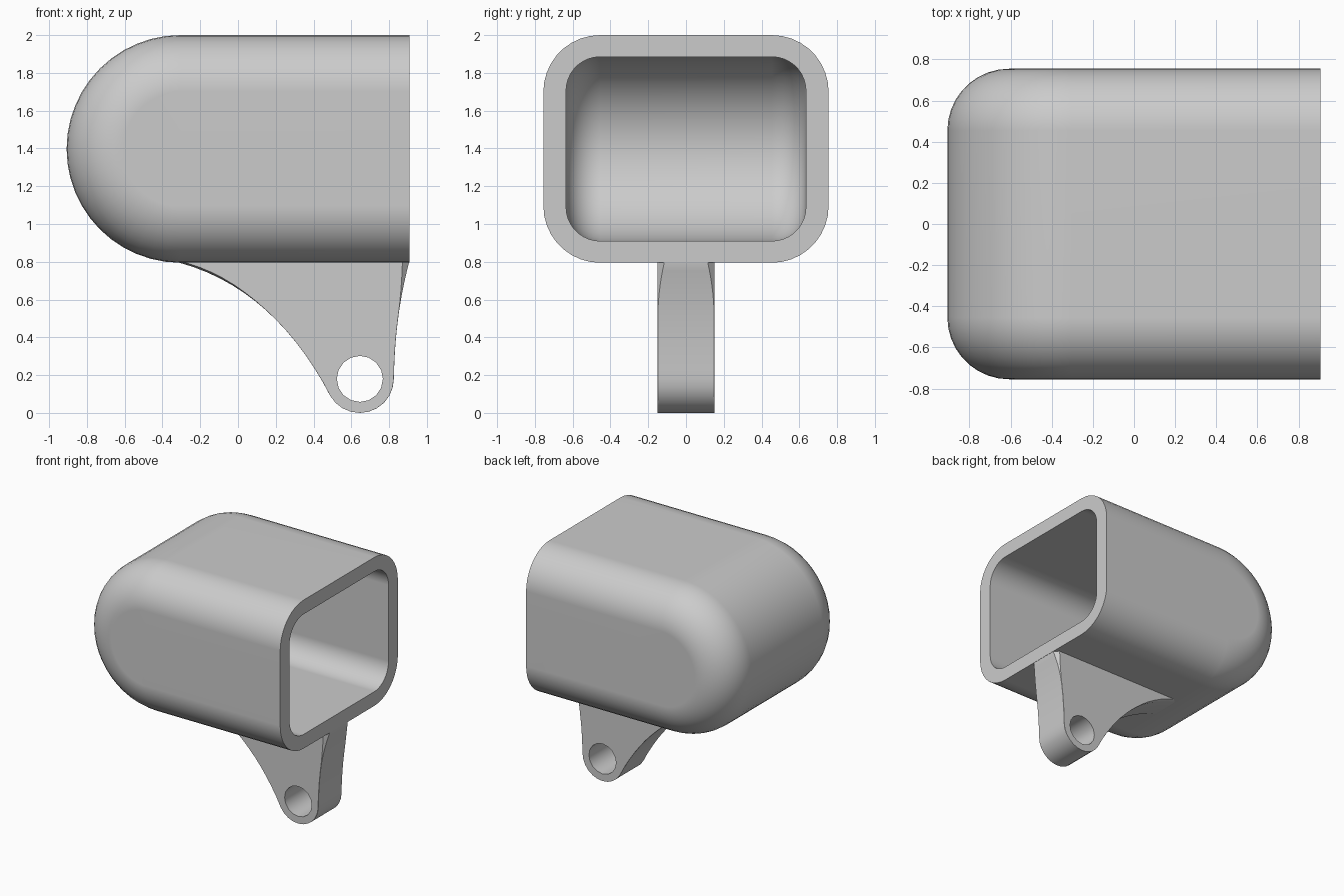
import bpy, bmesh
from math import sin, cos, pi, radians

cube = bpy.data.objects.get("Cube")
if cube:
    bpy.data.objects.remove(cube, do_unlink=True)

grey = bpy.data.materials.new("plain_grey")
grey.use_nodes = True
colour = (0.6, 0.6, 0.6, 1)
grey.diffuse_color = colour
grey.node_tree.nodes["Principled BSDF"].inputs["Base Color"].default_value = colour


def finish(bm, name, angle=35):
    """Turn a bmesh into a smooth-shaded object with crisp edges."""
    bmesh.ops.recalc_face_normals(bm, faces=bm.faces)
    mesh = bpy.data.meshes.new(name)
    bm.to_mesh(mesh)
    bm.free()
    mesh.materials.append(grey)
    obj = bpy.data.objects.new(name, mesh)
    bpy.context.collection.objects.link(obj)
    bpy.ops.object.select_all(action="DESELECT")
    obj.select_set(True)
    bpy.context.view_layer.objects.active = obj
    bpy.ops.object.shade_smooth_by_angle(angle=radians(angle))
    weighted = obj.modifiers.new("weighted_normals", "WEIGHTED_NORMAL")
    weighted.keep_sharp = True
    return obj


# Hood: rounded box with a half-round closed end, hollow and open at +x
OPEN_X, ROUND_X, MID_Z, FLAT_Y = 0.907, -0.305, 1.3975, 0.455
ARC, CORNER = 24, 9


def hood_skin(bm, radius, corner):
    """Build one skin and return the vertex loop around its opening."""
    section = []
    for i in range(CORNER + 1):
        a = pi / 2 * i / CORNER
        section.append((-FLAT_Y - corner * cos(a), radius - corner + corner * sin(a)))
    section += [(-y, r) for y, r in reversed(section)]
    path = [(OPEN_X, pi / 2)]
    path += [(ROUND_X, pi / 2 + pi * i / ARC) for i in range(ARC + 1)]
    path.append((OPEN_X, 3 * pi / 2))
    rows = [[bm.verts.new((x + r * cos(a), y, MID_Z + r * sin(a))) for y, r in section]
            for x, a in path]
    for low, high in zip(rows, rows[1:]):
        for j in range(len(section) - 1):
            bm.faces.new((low[j], low[j + 1], high[j + 1], high[j]))
    for side in (0, -1):
        bm.faces.new([row[side] for row in rows])
    return rows[0] + rows[-1][::-1]


bm = bmesh.new()
outer = hood_skin(bm, 0.6025, 0.3)
inner = hood_skin(bm, 0.4875, 0.18)
for i in range(len(outer)):
    k = (i + 1) % len(outer)
    bm.faces.new((outer[i], outer[k], inner[k], inner[i]))
finish(bm, "hood")


# Mounting lug: curved web down to a round eye, edges softened near the hood
EYE_X, EYE_Z, EYE_R, HOLE_R, HALF = 0.645, 0.18, 0.18, 0.122, 0.15


def bezier(a, b, c, d, steps=14):
    pts = []
    for i in range(steps + 1):
        t = i / steps
        w = ((1 - t) ** 3, 3 * t * (1 - t) ** 2, 3 * t * t * (1 - t), t ** 3)
        pts.append(tuple(sum(k * p[n] for k, p in zip(w, (a, b, c, d))) for n in (0, 1)))
    return pts


def on_eye(degrees, radius=EYE_R):
    a = radians(degrees)
    return EYE_X + radius * cos(a), EYE_Z + radius * sin(a)


outline = [(-0.31, 0.85)]
outline += bezier((-0.31, 0.795), (0.04, 0.7), (0.3, 0.45), on_eye(210))
outline += [on_eye(210 + 15 * i) for i in range(1, 10)]
outline += bezier(on_eye(360), (0.83, 0.42), (0.855, 0.6), (0.905, 0.795))
outline.append((0.905, 0.85))
hole = [on_eye(360 * i / 16, HOLE_R) for i in range(16)]


def softened(point):
    """Edge softening width, growing towards the hood."""
    t = min(max((point[1] - 0.5) / 0.3, 0), 1)
    return 0.001 + 0.035 * t * t


def ring(bm, points, y, inset=False, trim=False):
    verts = []
    for x, z in points:
        c = softened((x, z))
        dx = (c if x < 0.45 else -c) if inset else 0
        depth = y - (c if y > 0 else -c) if trim else y
        verts.append(bm.verts.new((x + dx, depth, z)))
    return verts


def join(bm, a, b):
    for i in range(len(a)):
        k = (i + 1) % len(a)
        bm.faces.new((a[i], a[k], b[k], b[i]))


bm = bmesh.new()
rings = [ring(bm, outline, -HALF, inset=True), ring(bm, outline, -HALF, trim=True),
         ring(bm, outline, HALF, trim=True), ring(bm, outline, HALF, inset=True)]
for a, b in zip(rings, rings[1:]):
    join(bm, a, b)
bores = [ring(bm, hole, -HALF), ring(bm, hole, HALF)]
join(bm, *bores)
for rim, bore in ((rings[0], bores[0]), (rings[3], bores[1])):
    edges = [bm.edges.get((loop[i - 1], loop[i])) for loop in (rim, bore)
             for i in range(len(loop))]
    bmesh.ops.triangle_fill(bm, edges=edges, use_beauty=True, normal=(0, 1, 0))
finish(bm, "mounting_lug")
